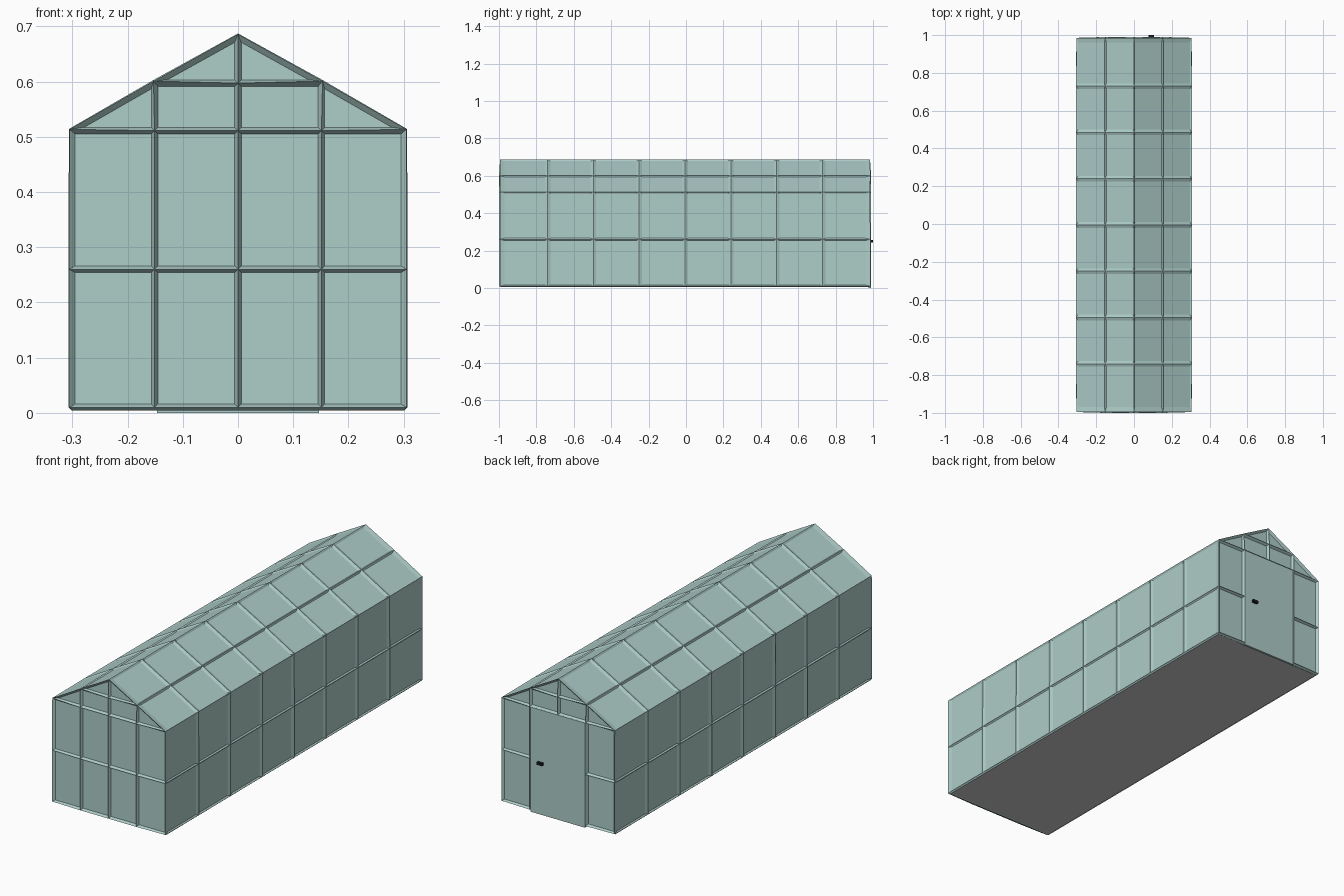
import bpy, bmesh

if "Cube" in bpy.data.objects:
    bpy.data.objects.remove(bpy.data.objects["Cube"])

W, H = 0.301, 0.151            # wall and post x positions
Z0, Z1, Z2, Z3, Z4 = 0.01, 0.26, 0.511, 0.597, 0.681
Y0, Y1, BAYS = -0.985, 0.975, 8
STRETCH = 2.5                  # frame bars are wider along y


def material(name, color):
    m = bpy.data.materials.new(name)
    m.diffuse_color = color
    m.use_nodes = True
    m.node_tree.nodes["Principled BSDF"].inputs["Base Color"].default_value = m.diffuse_color
    return m


teal = material("pale_teal", (0.42, 0.61, 0.58, 1))
black = material("black", (0.01, 0.01, 0.01, 1))


def house_shell(name):
    bm = bmesh.new()

    def face(pts):
        bm.faces.new([bm.verts.new((x, y / STRETCH, z)) for x, y, z in pts])

    ys = [Y0 + (Y1 - Y0) * i / BAYS for i in range(BAYS + 1)]
    profile = [(W, Z0), (W, Z1), (W, Z2), (H, Z3), (0, Z4)]
    for s in (-1, 1):
        # side wall and roof slope
        for (xa, za), (xb, zb) in zip(profile, profile[1:]):
            for ya, yb in zip(ys, ys[1:]):
                face([(s*xa, ya, za), (s*xa, yb, za), (s*xb, yb, zb), (s*xb, ya, zb)])
        # gable ends; the back one leaves the doorway open
        for y in (Y0, Y1):
            for xa, xb in ((0, H), (H, W)):
                if y == Y1 and xa == 0:
                    continue
                for za, zb in ((Z0, Z1), (Z1, Z2)):
                    face([(s*xa, y, za), (s*xb, y, za), (s*xb, y, zb), (s*xa, y, zb)])
            face([(s*H, y, Z2), (s*W, y, Z2), (s*H, y, Z3)])
            face([(0, y, Z2), (s*H, y, Z2), (s*H, y, Z3), (0, y, Z3)])
            face([(0, y, Z3), (s*H, y, Z3), (0, y, Z4)])
    bmesh.ops.remove_doubles(bm, verts=bm.verts, dist=1e-4)
    bmesh.ops.recalc_face_normals(bm, faces=bm.faces)
    me = bpy.data.meshes.new(name)
    bm.to_mesh(me)
    bm.free()
    me.materials.append(teal)
    ob = bpy.data.objects.new(name, me)
    bpy.context.collection.objects.link(ob)
    ob.scale.y = STRETCH
    return ob


def box(name, lo, hi, mat=None):
    bpy.ops.mesh.primitive_cube_add(size=1, location=[(a + b) / 2 for a, b in zip(lo, hi)])
    ob = bpy.context.object
    ob.name = name
    ob.scale = [b - a for a, b in zip(lo, hi)]
    if mat:
        ob.data.materials.append(mat)
    return ob


# glass panes and the bars along every pane edge
house_shell("glass_panes")
frame = house_shell("frame_bars")
wire = frame.modifiers.new("bars", 'WIREFRAME')
wire.thickness = 0.012
wire.offset = 0
wire.use_boundary = True
wire.use_even_offset = True

# floor slab, back door and its handle
box("floor", (-W, Y0, 0.006), (W, Y1, 0.011))
box("door", (-0.147, 0.977, 0), (0.147, 0.988, 0.512), teal)
box("door_handle", (0.077, 0.988, 0.244), (0.105, 1.0, 0.257), black)
